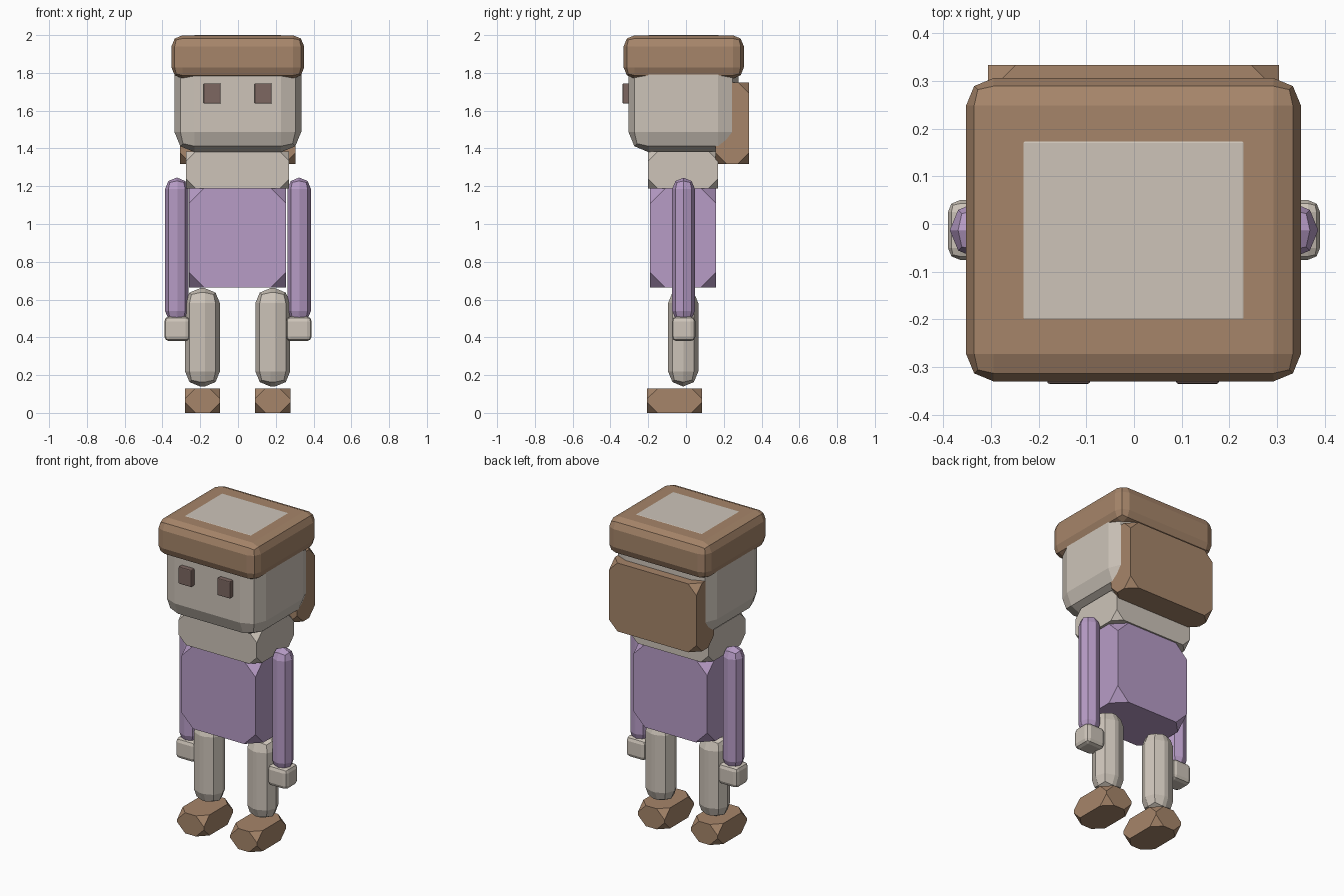
import bpy, bmesh

if "Cube" in bpy.data.objects:
    bpy.data.objects.remove(bpy.data.objects["Cube"])


def material(name, rgb):
    m = bpy.data.materials.new(name)
    m.diffuse_color = (*rgb, 1.0)
    m.use_nodes = True
    m.node_tree.nodes["Principled BSDF"].inputs["Base Color"].default_value = m.diffuse_color
    return m


skin = material("pale_grey", (0.61, 0.552, 0.485))
brown = material("brown", (0.381, 0.235, 0.144))
purple = material("purple", (0.474, 0.332, 0.565))
dark = material("dark_brown", (0.205, 0.136, 0.12))


def block(name, mat, xs, ys, zs, cut, corners_only=False):
    """Box between the given limits, with rounded edges or with cut-off corners."""
    bm = bmesh.new()
    bmesh.ops.create_cube(bm, size=1.0)
    for v in bm.verts:
        v.co = [lo + (hi - lo) * (c + 0.5)
                for c, (lo, hi) in zip(v.co, (xs, ys, zs))]
    if corners_only:
        bmesh.ops.bevel(bm, geom=bm.verts[:], offset=cut, segments=1,
                        profile=0.5, affect='VERTICES', clamp_overlap=True)
    else:
        bmesh.ops.bevel(bm, geom=bm.edges[:], offset=cut, segments=2,
                        profile=0.5, affect='EDGES', clamp_overlap=True)
    bmesh.ops.recalc_face_normals(bm, faces=bm.faces[:])
    mesh = bpy.data.meshes.new(name)
    bm.to_mesh(mesh)
    bm.free()
    mesh.materials.append(mat)
    obj = bpy.data.objects.new(name, mesh)
    bpy.context.collection.objects.link(obj)
    return obj


def pair(name, mat, xs, ys, zs, cut, corners_only=False, shift=0.0):
    """Same block on the left and right sides."""
    for side, s in (("left", 1), ("right", -1)):
        lo, hi = sorted((s * xs[0] + shift, s * xs[1] + shift))
        block(f"{name}_{side}", mat, (lo, hi), ys, zs, cut, corners_only)


# Head, cap and back hair
block("head", skin, (-0.337, 0.335), (-0.305, 0.278), (1.38, 2.0), 0.108)
block("cap", brown, (-0.352, 0.35), (-0.33, 0.306), (1.77, 1.999), 0.058)
block("back_hair", brown, (-0.306, 0.304), (0.157, 0.333), (1.318, 1.75), 0.058, True)
pair("eye", dark, (0.09, 0.18), (-0.335, -0.29), (1.637, 1.745), 0.005, shift=-0.002)

# Neck and torso
block("neck", skin, (-0.275, 0.271), (-0.2, 0.17), (1.187, 1.385), 0.052, True)
block("torso", purple, (-0.26, 0.255), (-0.19, 0.16), (0.665, 1.188), 0.08, True)

# Arms and hands
pair("arm", purple, (0.262, 0.386), (-0.073, 0.047), (0.48, 1.245), 0.0595)
pair("hand", skin, (0.254, 0.39), (-0.075, 0.05), (0.38, 0.51), 0.025)

# Legs and feet
pair("leg", skin, (0.094, 0.278), (-0.095, 0.065), (0.14, 0.66), 0.079, shift=-0.002)
pair("foot", brown, (0.092, 0.279), (-0.206, 0.085), (0.0, 0.13), 0.056, True, shift=-0.002)
